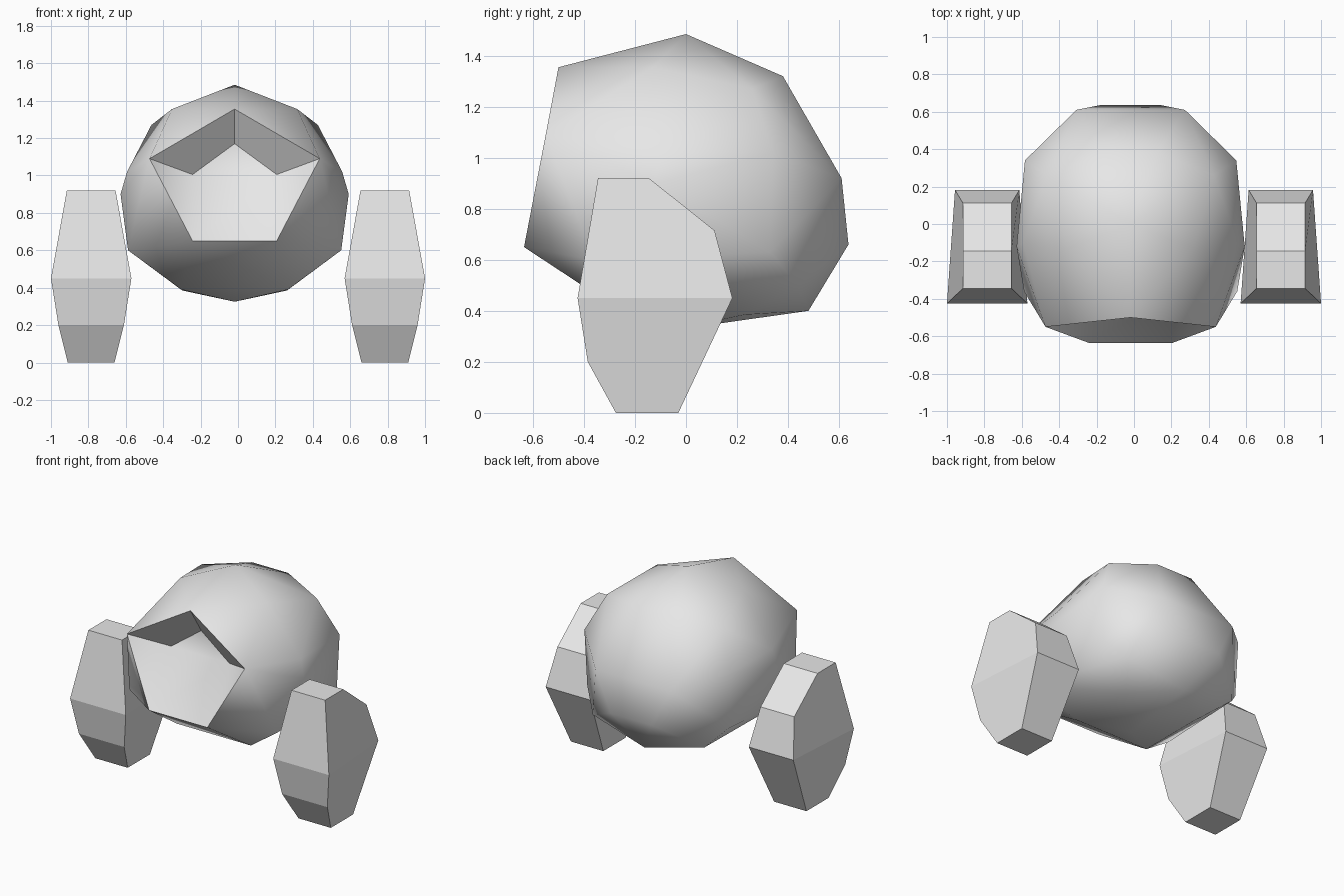
import bpy, bmesh

cube = bpy.data.objects.get("Cube")
if cube:
    bpy.data.objects.remove(cube, do_unlink=True)

# One pale grey for everything
grey = bpy.data.materials.new("pale_grey")
grey.use_nodes = True
grey.diffuse_color = (0.8, 0.8, 0.8, 1)
grey.node_tree.nodes["Principled BSDF"].inputs["Base Color"].default_value = (0.8, 0.8, 0.8, 1)


def make_object(name, bm):
    bmesh.ops.recalc_face_normals(bm, faces=bm.faces[:])
    mesh = bpy.data.meshes.new(name)
    bm.to_mesh(mesh)
    bm.free()
    mesh.materials.append(grey)
    obj = bpy.data.objects.new(name, mesh)
    bpy.context.collection.objects.link(obj)
    return obj


# Body: faceted round hull, smooth shaded, with a pentagonal hollow in front
CX = -0.018
middle = [(0, 0, 1.485), (0, 0.48, 0.40), (0, -0.05, 0.325)]
half = [
    (0.335, -0.13, 1.355), (0.445, 0.26, 1.27), (0.14, 0.38, 1.32),  # crown
    (0.575, -0.10, 1.02), (0.61, -0.12, 0.90), (0.565, 0.34, 1.02),  # sides
    (0.57, -0.36, 0.60), (0.55, 0.33, 0.63),
    (0.29, 0.61, 0.92), (0.155, 0.637, 0.66), (0.43, 0.44, 0.50),    # back
    (0.285, -0.24, 0.39), (0.28, 0.23, 0.385),                       # underside
]
rim_co = [(0, -0.50, 1.355), (0.455, -0.55, 1.09), (0.225, -0.635, 0.65),
          (-0.225, -0.635, 0.65), (-0.455, -0.55, 1.09)]
inner_co = [(0, -0.38, 1.17), (0.225, -0.39, 1.005), (-0.225, -0.39, 1.005)]

bm = bmesh.new()


def add(co):
    return bm.verts.new((co[0] + CX, co[1], co[2]))


for co in middle:
    add(co)
for x, y, z in half:
    for side in (1, -1):
        add((side * x, y, z))
rim = [add(co) for co in rim_co]
bmesh.ops.convex_hull(bm, input=bm.verts[:])
bmesh.ops.delete(bm, geom=[v for v in bm.verts if not v.link_faces], context='VERTS')

# Open the front pentagon
cap = [f for f in bm.faces if all(v in rim for v in f.verts)]
bmesh.ops.delete(bm, geom=cap, context='FACES')

# Hollow: two overhanging upper walls and a sloping floor
a, b, c, d, e = rim
p, q, r = [add(co) for co in inner_co]
walls = [bm.faces.new(vs) for vs in ((a, b, q, p), (a, p, r, e))]
for vs in ((p, q, r), (q, c, d, r), (q, b, c), (r, d, e)):
    bm.faces.new(vs)
for f in bm.faces:
    f.smooth = True
for edge in bm.edges:
    on_rim = all(v in rim for v in edge.verts)
    if on_rim or any(f in walls for f in edge.link_faces):
        edge.smooth = False
make_object("body", bm)

# Feet: eight-sided side profile (y, z, half width), widest at z = 0.45
profile = [(-0.425, 0.45, 0.215), (-0.345, 0.92, 0.13), (-0.145, 0.92, 0.13),
           (0.112, 0.715, 0.13), (0.182, 0.45, 0.172), (-0.03, 0, 0.125),
           (-0.275, 0, 0.125), (-0.385, 0.20, 0.175)]


def make_foot(name, cx):
    bm = bmesh.new()
    loops = [[bm.verts.new((cx + s * w, y, z)) for y, z, w in profile] for s in (-1, 1)]
    n = len(profile)
    for i in range(n):
        j = (i + 1) % n
        bm.faces.new((loops[0][i], loops[0][j], loops[1][j], loops[1][i]))
    for loop in loops:
        bm.faces.new(loop[:5])
        bm.faces.new(loop[4:] + loop[:1])
    make_object(name, bm)


make_foot("left_foot", 0.785)
make_foot("right_foot", -0.785)
